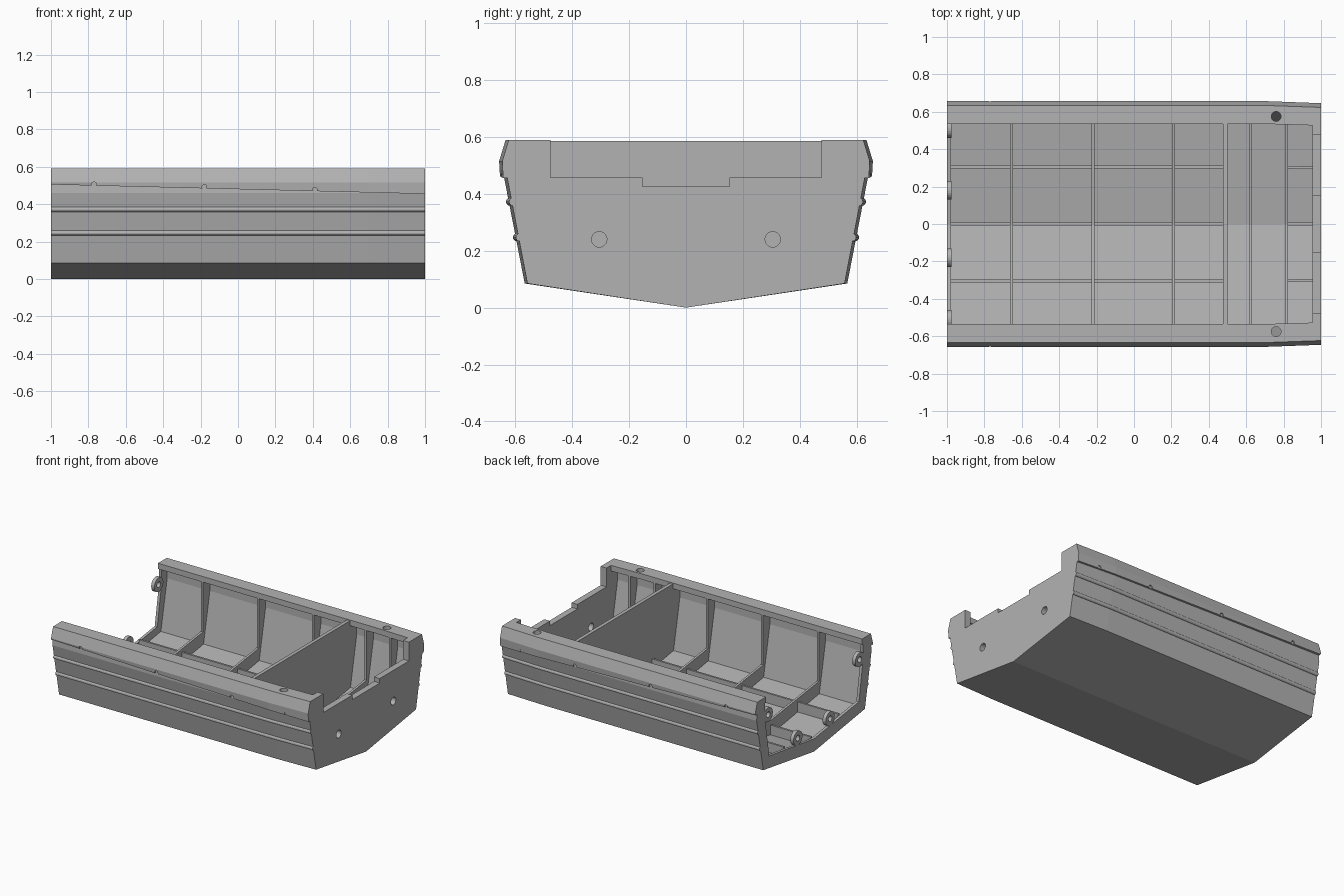
import bpy, bmesh, math
from mathutils import Matrix

old = bpy.data.objects.get("Cube")
if old:
    bpy.data.objects.remove(old, do_unlink=True)

grey = bpy.data.materials.new("hull grey")
grey.use_nodes = True
grey.diffuse_color = (0.45, 0.45, 0.45, 1)
grey.node_tree.nodes["Principled BSDF"].inputs["Base Color"].default_value = (0.45, 0.45, 0.45, 1)


def taper(x):
    # the sides draw in slightly towards the transom
    return 1 - 0.017 * max(0, (x - 0.7) / 0.3)


def loft(name, section, stations):
    """Sweep a closed (y, z) section, given as a function of x, along x."""
    bm = bmesh.new()
    rings = [[bm.verts.new((x, y * taper(x), z)) for y, z in section(x)] for x in stations]
    n = len(rings[0])
    for a, b in zip(rings, rings[1:]):
        for i in range(n):
            bm.faces.new((a[i], a[(i + 1) % n], b[(i + 1) % n], b[i]))
    bm.faces.new(rings[0])
    bm.faces.new(rings[-1])
    bmesh.ops.recalc_face_normals(bm, faces=bm.faces)
    return finish(name, bm)


def finish(name, bm):
    mesh = bpy.data.meshes.new(name)
    bm.to_mesh(mesh)
    bm.free()
    mesh.materials.append(grey)
    ob = bpy.data.objects.new(name, mesh)
    bpy.context.collection.objects.link(ob)
    return ob


def both(half):
    """Mirror a half section that runs from the centre line outwards."""
    return half + [(-y, z) for y, z in reversed(half) if y > 1e-6]


def plate(name, section, x0, x1):
    return loft(name, lambda x: section, (x0, x1))


def cylinder(name, centre, r, depth, axis, sides=24):
    bm = bmesh.new()
    bmesh.ops.create_cone(bm, cap_ends=True, segments=sides, radius1=r, radius2=r, depth=depth)
    turn = {"x": Matrix.Rotation(math.pi / 2, 4, "Y"), "y": Matrix.Rotation(math.pi / 2, 4, "X"),
            "z": Matrix()}[axis]
    bm.transform(Matrix.Translation(centre) @ turn)
    return finish(name, bm)


def cut(ob, *cutter):
    tool = cylinder("hole_cutter", *cutter)
    tool.hide_render = True
    mod = ob.modifiers.new("hole", "BOOLEAN")
    mod.operation, mod.solver, mod.object = "DIFFERENCE", "EXACT", tool
    bpy.context.view_layer.objects.active = ob
    bpy.ops.object.modifier_apply(modifier=mod.name)
    bpy.data.objects.remove(tool, do_unlink=True)


# Hull shell: V bottom, flared sides and inward gunwale lip
TOP, LIP, FLOOR = 0.59, 0.535, 0.03
outer = [(0, 0), (0.567, 0.085), (0.64, 0.46), (0.632, TOP)]
inner = [(LIP, TOP), (LIP, 0.55), (0.61, 0.55), (0.61, 0.46), (0.54, 0.112), (0, FLOOR)]
shell = outer + inner
full = shell + [(-y, z) for y, z in reversed(shell) if y > 0]
hull = loft("hull_shell", lambda x: full, (-1, 0.7, 1))
for s in (-1, 1):
    cut(hull, (0.76, s * 0.575, 0.57), 0.026, 0.1, "z")

# Rubbing strakes, deeper towards the transom, and half-round side strips
def strake(s):
    def section(x):
        low = 0.48 - 0.025 * x
        return [(s * y, z) for y, z in
                ((0.63, TOP), (0.634, TOP), (0.657, 0.515), (0.654, low), (0.63, low))]
    return section


def strip(s, z):
    y = 0.567 + (z - 0.085) * 0.195
    pts = [(s * (y - 0.004 + 0.014 * math.cos(a)), z + 0.014 * math.sin(a))
           for a in [math.radians(d) for d in range(-90, 91, 30)]]
    return lambda x: pts


for s, side in ((1, "back"), (-1, "front")):
    rail = loft(side + "_rubbing_strake", strake(s), (-1, 0.7, 1))
    for x in (-0.77, -0.18, 0.41, 0.83):
        cut(rail, (x, s * 0.66, 0.487 - 0.025 * x), 0.013, 0.03, "y", 16)
    for z, level in ((0.372, "upper"), (0.247, "lower")):
        loft(f"{side}_{level}_strip", strip(s, z), (-1, 0.7, 1))

# Transom with stepped cutout and two drain holes
transom = plate("transom", both([(0, 0.002), (0.565, 0.085), (0.638, 0.46), (0.63, TOP), (0.485, TOP),
                                 (0.485, 0.457), (0.155, 0.457), (0.155, 0.425)]), 0.955, 1)
for s in (-1, 1):
    cut(transom, (0.98, s * 0.305, 0.24), 0.027, 0.2, "x")

# Full bulkhead
plate("bulkhead", both([(0, 0.015), (0.55, 0.1), (0.62, 0.46), (0.62, 0.57), (LIP, 0.585), (0, 0.585)]),
      0.475, 0.5)

# Ring frames: low floor web rising into side webs
frame = both([(0, 0.015), (0.55, 0.1), (0.62, 0.46), (0.62, 0.57), (LIP, 0.57), (LIP, 0.2), (0, 0.13)])
for i, x in enumerate((-0.655, -0.22, 0.212, 0.622, 0.815)):
    plate(f"ring_frame_{i + 1}", frame, x - 0.008, x + 0.008)

# Lengthwise floor stringers
for y, place in ((0, "centre"), (0.305, "back"), (-0.305, "front")):
    base = abs(y) * 0.15
    for x0, x1, zone in ((-0.98, 0.48, "main"), (0.815, 0.96, "stern")):
        plate(f"{place}_{zone}_stringer", [(y - 0.007, base + 0.015), (y + 0.007, base + 0.015),
                                           (y + 0.007, base + 0.1), (y - 0.007, base + 0.1)], x0, x1)

# Joining flange at the open end, with four bolt lugs
plate("end_flange", both([(0, 0.005), (0.56, 0.088), (0.635, 0.46), (0.63, 0.585), (LIP + 0.01, 0.585),
                          (0.55, 0.46), (0.5, 0.16), (0, 0.09)]), -1, -0.98)
for y, z in ((0.51, 0.455), (0.18, 0.163), (-0.18, 0.163), (-0.51, 0.455)):
    lug = cylinder("bolt_lug", (-0.9875, y, z), 0.05, 0.025, "x")
    cut(lug, (-0.99, y, z), 0.02, 0.1, "x")
